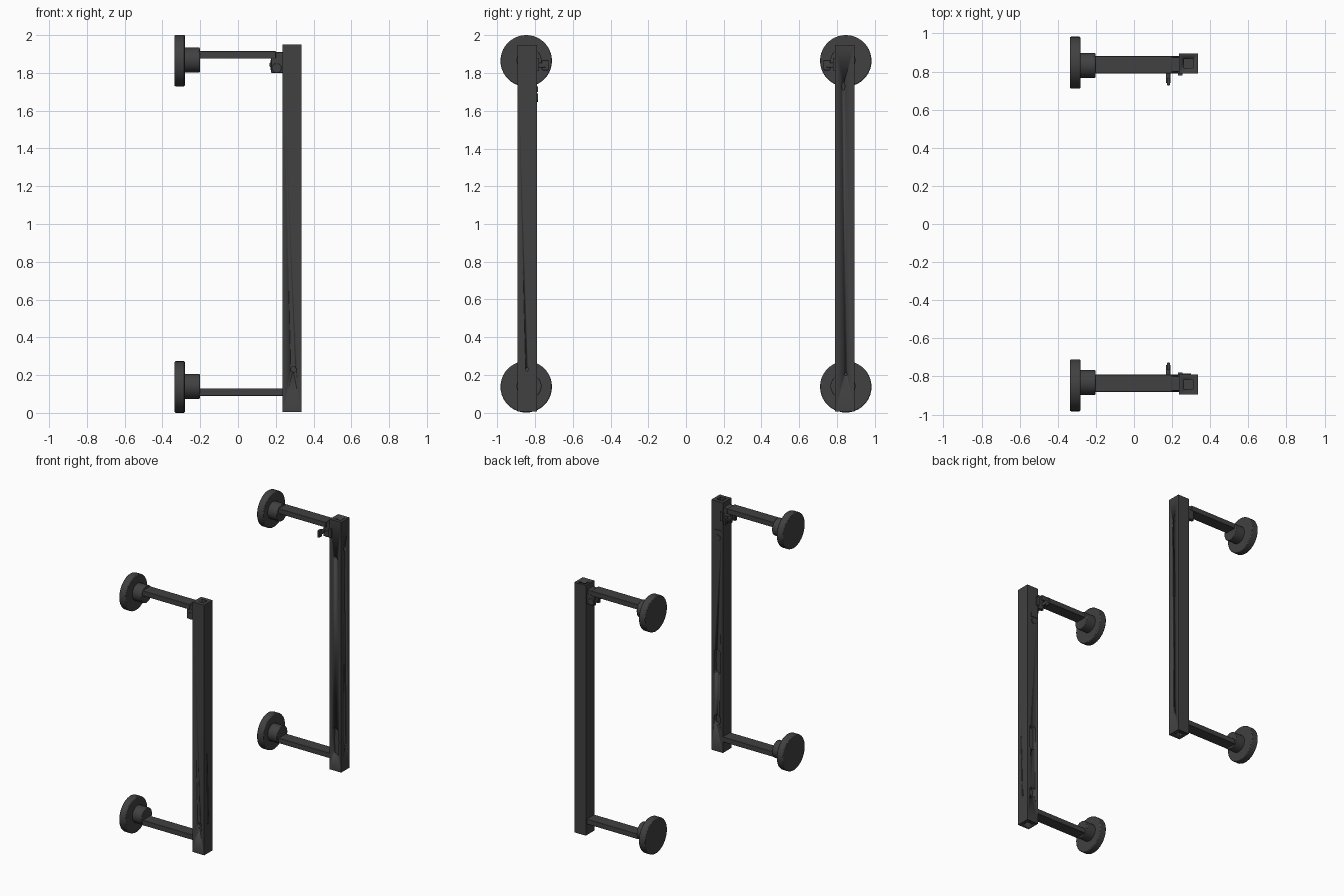
import bpy, bmesh, math
from mathutils import Matrix, Vector

if "Cube" in bpy.data.objects:
    bpy.data.objects.remove(bpy.data.objects["Cube"])

dark = bpy.data.materials.new("dark_grey_metal")
dark.diffuse_color = (0.052, 0.052, 0.052, 1)
dark.use_nodes = True
dark.node_tree.nodes["Principled BSDF"].inputs["Base Color"].default_value = dark.diffuse_color


def add_box(bm, lo, hi):
    """Box between two corners."""
    lo, hi = Vector(lo), Vector(hi)
    m = Matrix.Translation((lo + hi) / 2) @ Matrix.Diagonal([abs(v) for v in hi - lo] + [1])
    return bmesh.ops.create_cube(bm, size=1, matrix=m)["verts"]


def add_cyl(bm, c, r, depth, axis, n=32, stretch=0.0):
    """Cylinder along x or y; stretch lengthens it in z into a slot."""
    rot = Matrix.Rotation(math.pi / 2, 4, 'Y' if axis == 'x' else 'X')
    vs = bmesh.ops.create_cone(bm, cap_ends=True, segments=n, radius1=r, radius2=r,
                               depth=depth, matrix=Matrix.Translation(c) @ rot)["verts"]
    for v in vs:
        if abs(v.co.z - c[2]) > 1e-5:
            v.co.z += math.copysign(stretch, v.co.z - c[2])


def finish(name, bm, bevel=0.0):
    me = bpy.data.meshes.new(name)
    bm.to_mesh(me)
    bm.free()
    ob = bpy.data.objects.new(name, me)
    bpy.context.collection.objects.link(ob)
    me.materials.append(dark)
    if bevel:
        b = ob.modifiers.new("bevel", 'BEVEL')
        b.width, b.segments, b.limit_method = bevel, 2, 'ANGLE'
        b.angle_limit = math.radians(40)
    bpy.context.view_layer.objects.active = ob
    bpy.ops.object.select_all(action='DESELECT')
    ob.select_set(True)
    bpy.ops.object.shade_smooth_by_angle(angle=math.radians(35))
    return ob


def cut(ob, cutter_bm):
    """Subtract the cutter from the object and discard it."""
    cutter = finish("cutter", cutter_bm)
    cutter.hide_render = True
    mod = ob.modifiers.new("holes", 'BOOLEAN')
    mod.operation, mod.solver, mod.object = 'DIFFERENCE', 'EXACT', cutter
    bpy.context.view_layer.objects.active = ob
    bpy.ops.object.modifier_apply(modifier="holes")
    bpy.data.objects.remove(cutter)


PX = 0.286                      # post centre in x
for side, s in (("front", -1), ("back", 1)):
    yc = s * 0.842              # post centre in y
    inner = s * 0.79            # post face towards the other handle

    # upright square post
    bm = bmesh.new()
    add_box(bm, (0.236, inner, 0.005), (0.335, s * 0.894, 1.95))
    post = finish(side + "_post", bm)

    # sockets in the post ends, slot and round holes
    bm = bmesh.new()
    for z0, z1 in ((1.86, 2.0), (-0.05, 0.09)):
        add_box(bm, (PX - 0.023, yc - 0.023, z0), (PX + 0.023, yc + 0.023, z1))
    if s < 0:
        add_cyl(bm, (PX, inner, 0.70), 0.028, 0.06, 'y', 20, 0.07)
        add_cyl(bm, (PX, inner, 0.25), 0.025, 0.06, 'y', 20, 0.015)
        add_cyl(bm, (PX + 0.008, s * 0.894, 0.23), 0.015, 0.03, 'y', 16)
        add_cyl(bm, (0.335, yc, 0.23), 0.009, 0.03, 'x', 12)
    else:
        add_cyl(bm, (PX, inner, 0.23), 0.028, 0.06, 'y', 20, 0.08)
        add_cyl(bm, (PX, inner, 1.66), 0.018, 0.06, 'y', 20)
        add_cyl(bm, (0.335, yc + 0.005, 0.205), 0.008, 0.03, 'x', 12)
        add_cyl(bm, (0.335, yc - 0.008, 1.73), 0.008, 0.03, 'x', 12, 0.012)
    cut(post, bm)

    # small catch on the inner face
    if s < 0:
        bm = bmesh.new()
        add_box(bm, (0.25, inner + 0.005, 1.70), (0.30, inner - 0.01, 1.73))
        add_cyl(bm, (PX - 0.01, inner - 0.002, 1.67), 0.022, 0.014, 'y', 16)
        finish("front_post_catch", bm)

    for level, zd, za, x_end in (("lower", 0.137, 0.11, 0.24), ("upper", 1.865, 1.895, 0.20)):
        name = side + "_" + level
        # round wall pad with hub
        bm = bmesh.new()
        add_cyl(bm, (-0.3085, s * 0.847, zd), 0.1365, 0.055, 'x', 40)
        finish(name + "_pad", bm, 0.006)
        bm = bmesh.new()
        add_cyl(bm, (-0.245, s * 0.832, zd + 0.003), 0.066, 0.085, 'x', 32)
        finish(name + "_hub", bm, 0.004)
        # flat arm
        bm = bmesh.new()
        add_box(bm, (-0.21, s * 0.79, za - 0.02), (x_end, s * 0.882, za + 0.02))
        finish(name + "_arm", bm, 0.003)

    # hinge clamp under the upper arm
    bm = bmesh.new()
    add_box(bm, (0.195, s * 0.80, 1.865), (0.24, s * 0.875, 1.91))
    for y in (0.80, 0.855):
        add_box(bm, (0.175, s * y, 1.80), (0.24, s * (y + 0.022), 1.88))
    add_cyl(bm, (0.205, s * 0.838, 1.825), 0.026, 0.085, 'y', 20)
    finish(side + "_clamp", bm, 0.003)

    # clamp lever pointing inwards
    bm = bmesh.new()
    add_box(bm, (0.168, s * 0.74, 1.83), (0.192, s * 0.82, 1.855))
    add_box(bm, (0.172, s * 0.728, 1.815), (0.19, s * 0.765, 1.87))
    finish(side + "_lever", bm, 0.004)
    # thin collar tabs beside the post
    bm = bmesh.new()
    add_box(bm, (0.232, s * 0.78, 1.81), (0.255, s * 0.80, 1.88))
    finish(side + "_collar_tab", bm)
